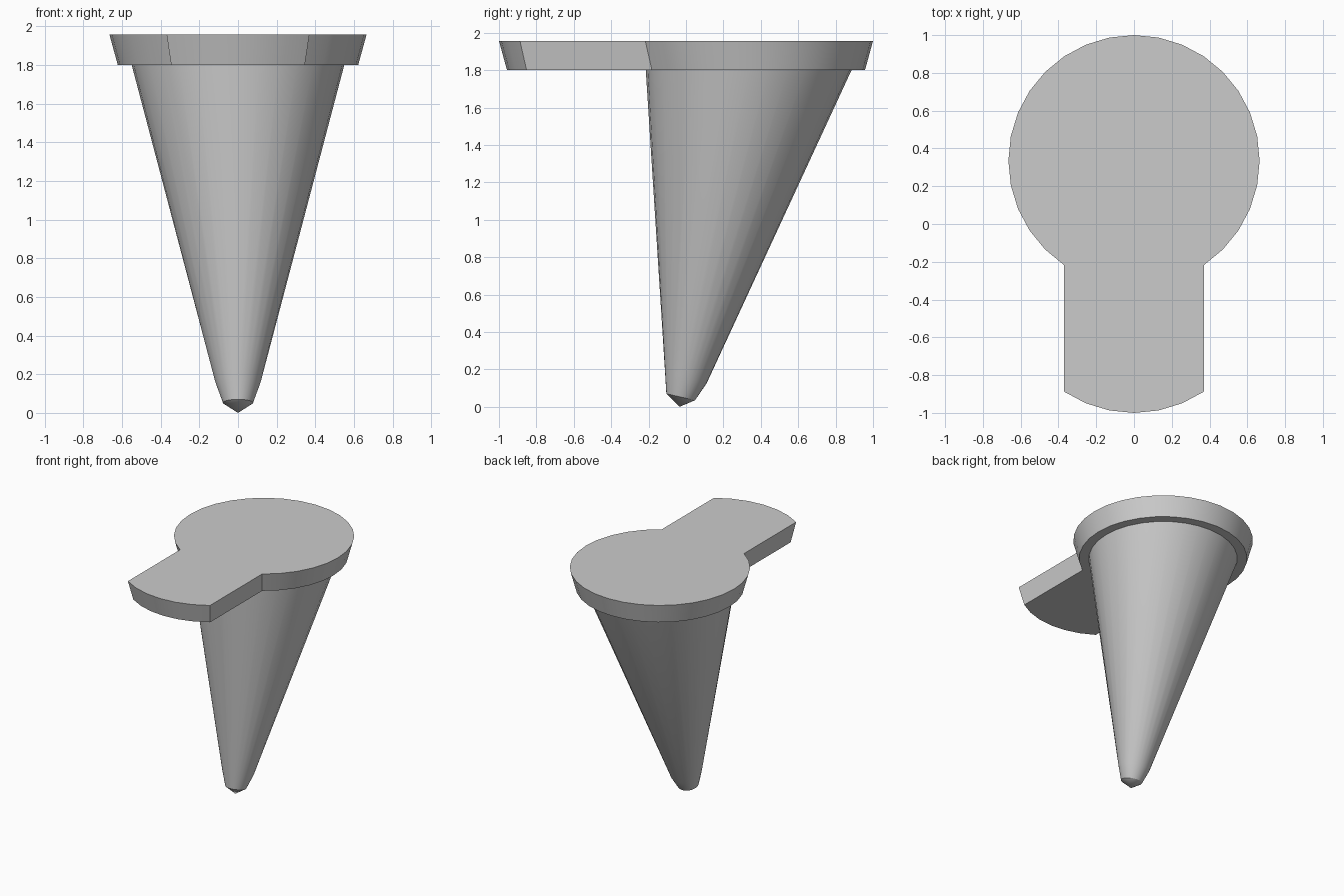
import bpy, bmesh
from math import sin, cos, pi

if "Cube" in bpy.data.objects:
    bpy.data.objects.remove(bpy.data.objects["Cube"])

SEG = 32


def loft(name, rings, cap_start=False, cap_end=False, tip=None):
    """Skin a list of equal-length rings, optionally closing to a tip or caps."""
    bm = bmesh.new()
    loops = [[bm.verts.new(p) for p in ring] for ring in rings]
    n = len(loops[0])
    for a, b in zip(loops, loops[1:]):
        for i in range(n):
            j = (i + 1) % n
            bm.faces.new((a[i], a[j], b[j], b[i]))
    if tip:
        t = bm.verts.new(tip)
        for i in range(n):
            bm.faces.new((t, loops[0][(i + 1) % n], loops[0][i]))
    if cap_start:
        bm.faces.new(loops[0][::-1])
    if cap_end:
        bm.faces.new(loops[-1])
    bmesh.ops.recalc_face_normals(bm, faces=bm.faces)
    mesh = bpy.data.meshes.new(name)
    bm.to_mesh(mesh)
    bm.free()
    obj = bpy.data.objects.new(name, mesh)
    bpy.context.collection.objects.link(obj)
    bpy.ops.object.select_all(action='DESELECT')
    obj.select_set(True)
    bpy.context.view_layer.objects.active = obj
    bpy.ops.object.shade_smooth_by_angle(angle=pi / 6)
    return obj


def arc(r, cy, z, k0, k1):
    """Points k0..k1 of a circle, counted from its front (-y) point."""
    return [(r * sin(2 * pi * k / SEG), cy - r * cos(2 * pi * k / SEG), z)
            for k in range(k0, k1 + 1)]


def keyhole(r, z):
    """Round head outline joined to a straight tab with a curved front."""
    return arc(r, -0.335, z, -3, 3) + arc(r, 0.335, z, 3, SEG - 3)


def spike_ring(r, y_front, z_front, y_back, z_back):
    """Circle whose plane tilts between a front and a back height."""
    cy, hy = (y_front + y_back) / 2, (y_back - y_front) / 2
    cz, hz = (z_front + z_back) / 2, (z_back - z_front) / 2
    return [(r * sin(a), cy - hy * cos(a), cz - hz * cos(a))
            for a in (2 * pi * k / SEG for k in range(SEG))]


# flat head with pull tab, sides flaring outward to the top
loft("head_plate", [keyhole(0.622, 1.80), keyhole(0.665, 1.957)], True, True)

# slanted tapering spike with a blunt point
loft("spike", [
    spike_ring(0.078, -0.105, 0.07, 0.048, 0.035),
    spike_ring(0.118, -0.113, 0.20, 0.110, 0.125),
    spike_ring(0.55, -0.215, 1.80, 0.885, 1.80),
], tip=(0, -0.035, 0))
